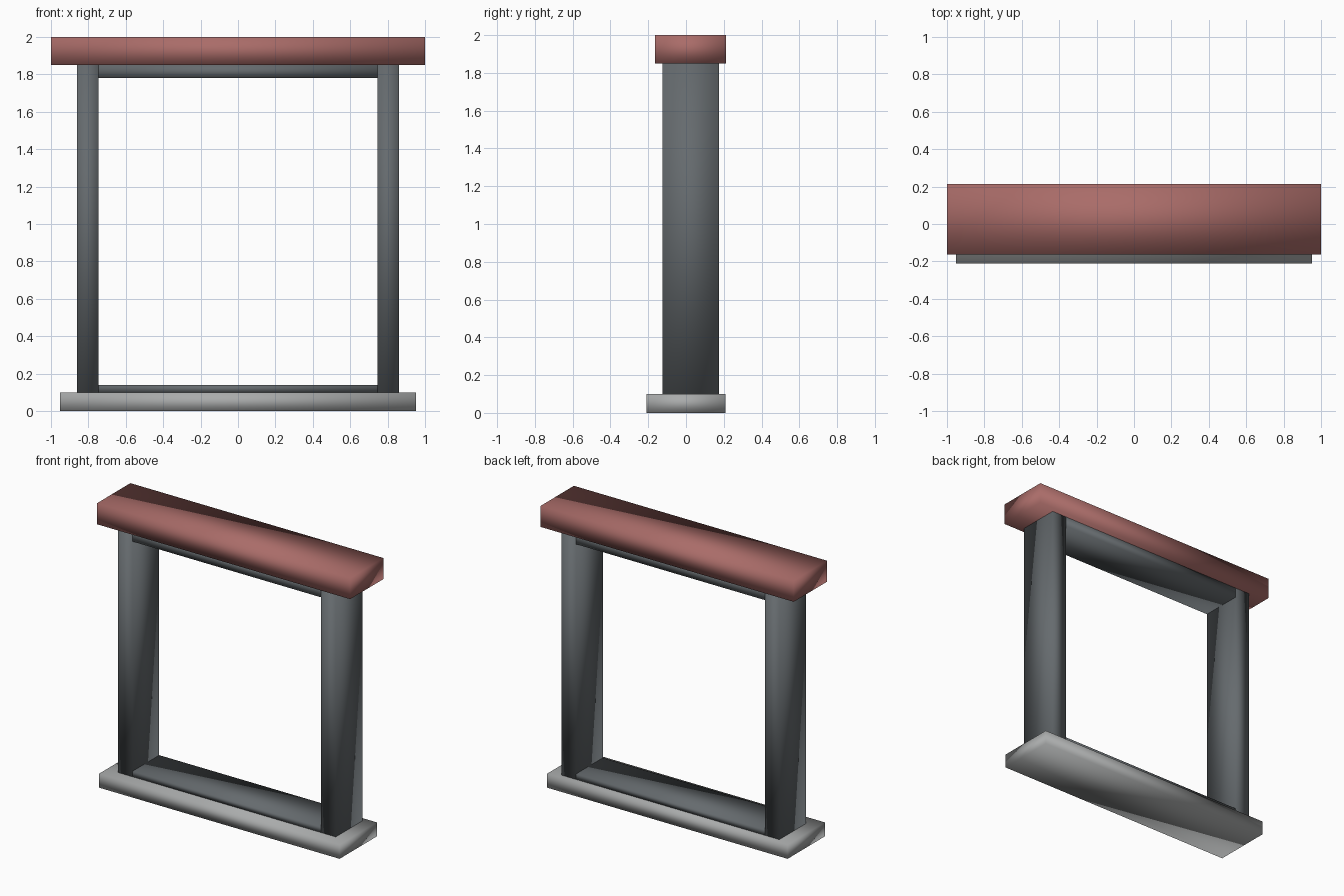
import bpy

cube = bpy.data.objects.get("Cube")
if cube:
    bpy.data.objects.remove(cube, do_unlink=True)


def material(name, colour):
    mat = bpy.data.materials.new(name)
    mat.use_nodes = True
    mat.diffuse_color = (*colour, 1)
    mat.node_tree.nodes["Principled BSDF"].inputs["Base Color"].default_value = (*colour, 1)
    return mat


red = material("muted red", (0.40, 0.15, 0.14))
dark = material("dark grey", (0.13, 0.145, 0.155))
pale = material("pale grey", (0.40, 0.41, 0.41))


def box(name, x, y, z, mat):
    """Softly shaded box spanning the given (low, high) ranges."""
    spans = (x, y, z)
    bpy.ops.mesh.primitive_cube_add(size=1)
    obj = bpy.context.object
    obj.name = name
    centre = [(lo + hi) / 2 for lo, hi in spans]
    size = [hi - lo for lo, hi in spans]
    for v in obj.data.vertices:
        v.co = [c + s * k for c, s, k in zip(centre, size, v.co)]
    obj.data.materials.append(mat)
    bpy.ops.object.shade_smooth()
    return obj


depth = (-0.125, 0.175)
inner, outer = 0.745, 0.86
sill_top, cap_bottom = 0.10, 1.85

# Sill and overhanging cap
box("sill", (-0.95, 0.95), (-0.21, 0.21), (0, sill_top), pale)
box("cap", (-1, 1), (-0.163, 0.213), (cap_bottom, 2), red)

# Frame posts
box("left_post", (inner, outer), depth, (sill_top, cap_bottom), dark)
box("right_post", (-outer, -inner), depth, (sill_top, cap_bottom), dark)

# Frame rails between the posts
box("lower_rail", (-inner, inner), depth, (sill_top, 0.14), dark)
box("upper_rail", (-inner, inner), depth, (1.78, cap_bottom), dark)
